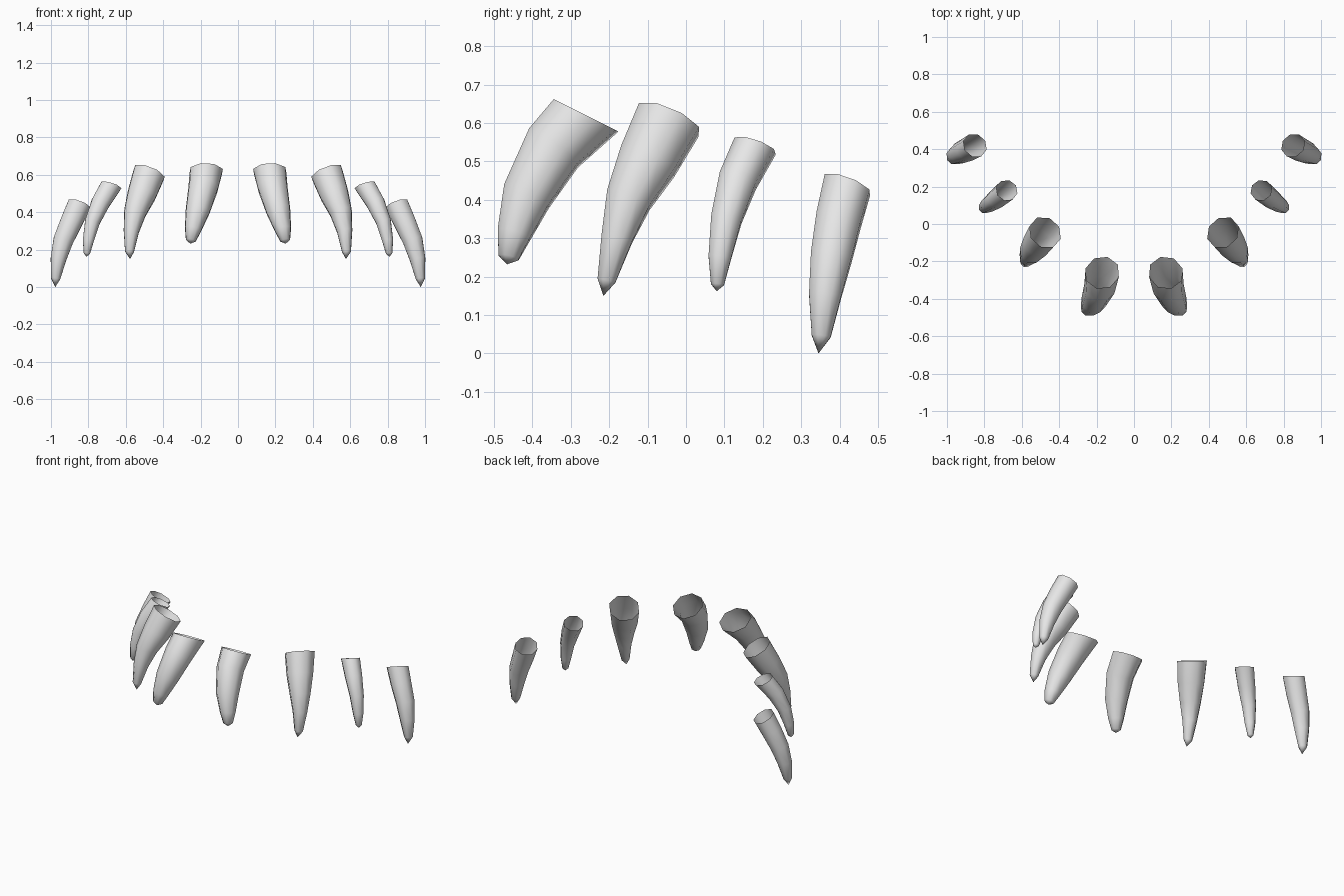
import bpy, bmesh, math
from mathutils import Vector

if "Cube" in bpy.data.objects:
    bpy.data.objects.remove(bpy.data.objects["Cube"], do_unlink=True)

grey = bpy.data.materials.new("light_grey")
grey.use_nodes = True
colour = (0.8, 0.8, 0.8, 1)
grey.diffuse_color = colour
grey.node_tree.nodes["Principled BSDF"].inputs["Base Color"].default_value = colour

SIDES = 8


def make_claw(name, path, tip, rim_normal, side):
    """Hollow tapering claw, open at the rim; path holds (x, y, z, radius)."""
    flip = Vector((side, 1, 1))
    centres = [Vector(p[:3]) * flip for p in path]
    apex, rim_n = Vector(tip) * flip, Vector(rim_normal) * flip
    bm = bmesh.new()
    rings = []
    for i, c in enumerate(centres):
        before = centres[max(i - 1, 0)]
        after = centres[i + 1] if i + 1 < len(centres) else apex
        t = (before - after).normalized()
        u = Vector((0, 1, 0)).cross(t).normalized()
        v = t.cross(u)
        ring = []
        for k in range(SIDES):
            a = math.tau * (k + 0.5) / SIDES
            d = (u * math.cos(a) + v * math.sin(a)) * path[i][3] * 1.03
            if i == 0:  # slanted cut of the open rim
                d -= t * (d.dot(rim_n) / t.dot(rim_n))
            ring.append(bm.verts.new(c + d))
        rings.append(ring)
    point = bm.verts.new(apex)
    for k in range(SIDES):
        n = (k + 1) % SIDES
        for a, b in zip(rings, rings[1:]):
            bm.faces.new((a[k], a[n], b[n], b[k]))
        bm.faces.new((rings[-1][k], rings[-1][n], point))
    bmesh.ops.recalc_face_normals(bm, faces=bm.faces)
    # Keep the outer wall facing outwards
    bm.normal_update()
    f = rings[1][0].link_faces[0]
    if f.normal.dot(f.calc_center_median() - centres[1]) < 0:
        bmesh.ops.reverse_faces(bm, faces=bm.faces)
    for f in bm.faces:
        f.smooth = True
    mesh = bpy.data.meshes.new(name)
    bm.to_mesh(mesh)
    bm.free()
    mesh.materials.append(grey)
    bpy.context.collection.objects.link(bpy.data.objects.new(name, mesh))


# Claws from the front of the arc to the back: path, tip, rim normal
CLAWS = {
    "front_claw": (
        [(.17, -.26, .62, .09), (.185, -.345, .535, .082), (.215, -.415, .41, .067),
         (.24, -.448, .31, .046), (.252, -.462, .25, .028)],
        (.255, -.466, .232), (0, .5, 1)),
    "front_middle_claw": (
        [(.475, -.045, .608, .089), (.513, -.1, .5, .08), (.55, -.15, .4, .062),
         (.57, -.18, .3, .043), (.58, -.207, .19, .025)],
        (.577, -.215, .15), (-.4, .45, 1)),
    "back_middle_claw": (
        [(.68, .18, .54, .057), (.735, .135, .45, .052), (.778, .105, .35, .042),
         (.8, .088, .25, .031), (.808, .082, .18, .018)],
        (.81, .08, .162), (-.3, .35, 1)),
    "back_claw": (
        [(.85, .42, .438, .065), (.89, .398, .35, .062), (.934, .378, .25, .056),
         (.96, .362, .15, .044), (.975, .352, .045, .026)],
        (.977, .345, 0), (-.35, .4, 1)),
}
for name, (path, tip, normal) in CLAWS.items():
    for side, label in ((1, "left"), (-1, "right")):
        make_claw(label + "_" + name, path, tip, normal, side)
